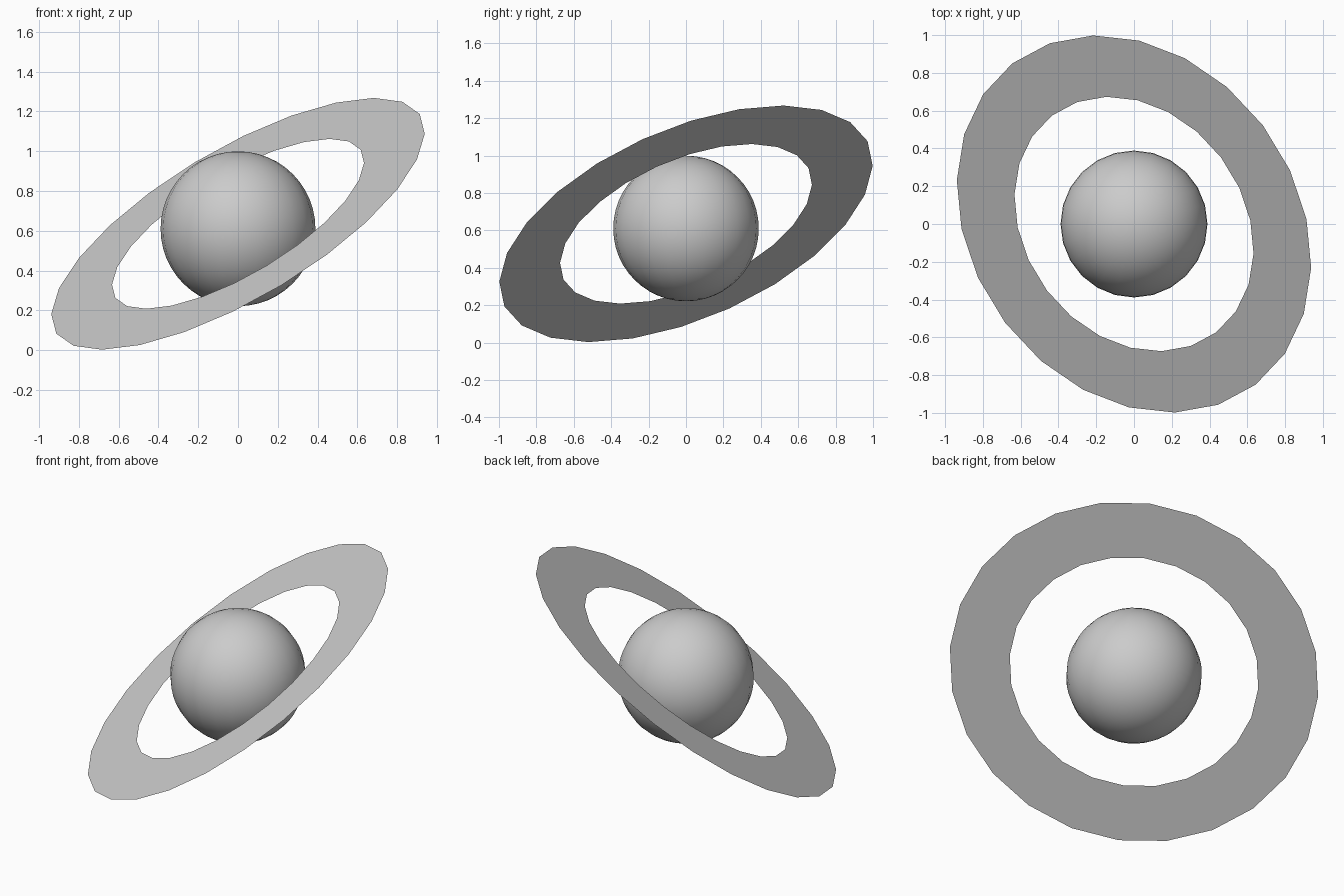
import bpy, bmesh, math
from mathutils import Vector

if "Cube" in bpy.data.objects:
    bpy.data.objects.remove(bpy.data.objects["Cube"])

grey = bpy.data.materials.new("light grey")
grey.diffuse_color = (0.6, 0.6, 0.6, 1)
grey.use_nodes = True
grey.node_tree.nodes["Principled BSDF"].inputs["Base Color"].default_value = grey.diffuse_color


def add_object(name, bm, location):
    mesh = bpy.data.meshes.new(name)
    bm.to_mesh(mesh)
    bm.free()
    mesh.materials.append(grey)
    obj = bpy.data.objects.new(name, mesh)
    obj.location = location
    bpy.context.collection.objects.link(obj)
    return obj


# Smooth globe
bm = bmesh.new()
bmesh.ops.create_uvsphere(bm, u_segments=24, v_segments=24, radius=0.389)
for f in bm.faces:
    f.smooth = True
add_object("globe", bm, (0, 0, 0.61))

# Flat tilted ring: two in-plane axes, 24 sides
SIDES, OUTER, INNER = 24, 1.067, 0.72
a = Vector((-0.217, 1.0, 0.31)).normalized()
b = Vector((0.91, 0.03, 0.551))
b = (b - a * b.dot(a)).normalized()

bm = bmesh.new()
loops = []
for radius in (OUTER, INNER):
    loop = []
    for i in range(SIDES):
        t = 2 * math.pi * i / SIDES
        loop.append(bm.verts.new((a * math.cos(t) + b * math.sin(t)) * radius))
    loops.append(loop)
outer, inner = loops
for i in range(SIDES):
    j = (i + 1) % SIDES
    bm.faces.new((outer[j], outer[i], inner[i], inner[j]))
add_object("ring", bm, (0, 0, 0.635))
